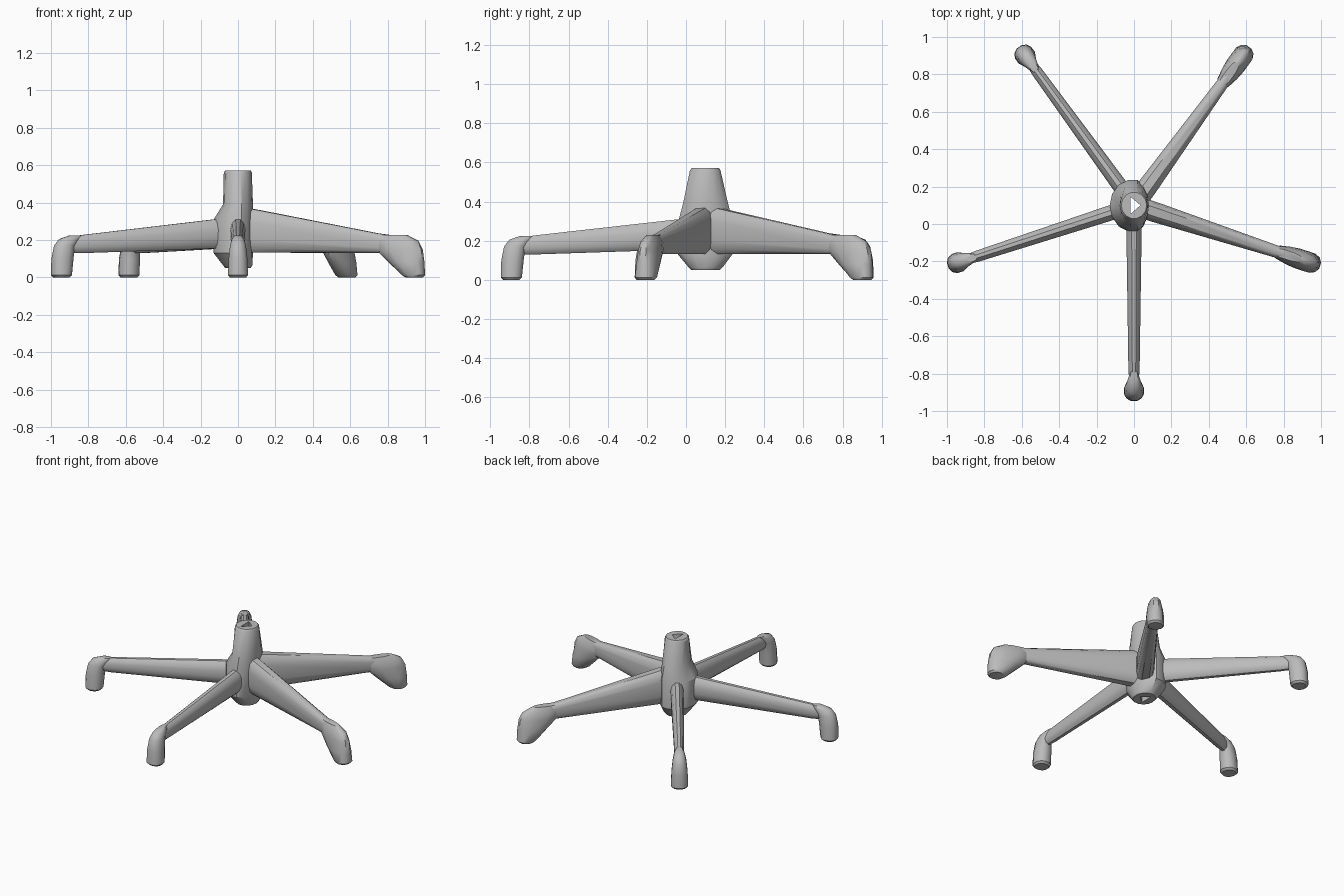
import bpy, bmesh, math
from mathutils import Vector, Matrix

if "Cube" in bpy.data.objects:
    bpy.data.objects.remove(bpy.data.objects["Cube"])

gray = bpy.data.materials.new("plain gray")
gray.use_nodes = True
COLOR = (0.5, 0.5, 0.5, 1)
gray.diffuse_color = COLOR
gray.node_tree.nodes["Principled BSDF"].inputs["Base Color"].default_value = COLOR

CENTER = Matrix.Translation((0, 0.1, 0))


def oval(low_u, high_u, low_v, high_v, sides, power=1.0):
    """Rounded outline filling the given box; a lower power is boxier."""
    points = []
    for i in range(sides):
        a = math.tau * (i + 0.5) / sides
        c, s = math.cos(a), math.sin(a)
        u = math.copysign(abs(c) ** power, c)
        v = math.copysign(abs(s) ** power, s)
        points.append(((low_u + high_u) / 2 + u * (high_u - low_u) / 2,
                       (low_v + high_v) / 2 + v * (high_v - low_v) / 2))
    return points


def loft(name, rings, matrix):
    """Skin a list of equal rings and cap both ends."""
    bm = bmesh.new()
    loops = [[bm.verts.new(matrix @ Vector(p)) for p in ring] for ring in rings]
    for a, b in zip(loops, loops[1:]):
        for i in range(len(a)):
            j = (i + 1) % len(a)
            bm.faces.new((a[i], a[j], b[j], b[i]))
    bm.faces.new(loops[0])
    bm.faces.new(loops[-1])
    bmesh.ops.recalc_face_normals(bm, faces=bm.faces)
    mesh = bpy.data.meshes.new(name)
    bm.to_mesh(mesh)
    bm.free()
    mesh.materials.append(gray)
    obj = bpy.data.objects.new(name, mesh)
    bpy.context.collection.objects.link(obj)
    return obj


def select_only(obj):
    bpy.ops.object.select_all(action='DESELECT')
    obj.select_set(True)
    bpy.context.view_layer.objects.active = obj


def smooth(obj, degrees):
    select_only(obj)
    bpy.ops.object.shade_smooth_by_angle(angle=math.radians(degrees))


# Central column flaring into the hub: height, right, left, front, back reach
hub_profile = [
    (0.05, 0.068, 0.068, 0.075, 0.075),
    (0.065, 0.08, 0.077, 0.09, 0.09),
    (0.13, 0.13, 0.08, 0.145, 0.14),
    (0.31, 0.13, 0.08, 0.14, 0.14),
    (0.39, 0.08, 0.08, 0.118, 0.118),
    (0.56, 0.076, 0.074, 0.082, 0.078),
    (0.572, 0.068, 0.068, 0.072, 0.07),
]
hub_rings = []
for z, right, left, front, back in hub_profile:
    ring = []
    for i in range(14):
        a = math.tau * i / 14
        c, s = math.cos(a), math.sin(a)
        ring.append((c * (left if c > 0 else right), s * (back if s > 0 else front), z))
    hub_rings.append(ring)
hub = loft("central_column", hub_rings, CENTER)

# Triangular bore through the column
triangle = [(-0.018, -0.045), (0.035, 0), (-0.018, 0.045)]
cutter = loft("bore_cutter", [[(x, y, z) for x, y in triangle] for z in (-0.1, 0.8)], CENTER)
cutter.hide_render = True
bore = hub.modifiers.new("bore", 'BOOLEAN')
bore.operation = 'DIFFERENCE'
bore.solver = 'EXACT'
bore.object = cutter
select_only(hub)
bpy.ops.object.modifier_apply(modifier=bore.name)
bpy.data.objects.remove(cutter)
smooth(hub, 30)

# Arm stations: reach, bottom, top, half width
slim_arm = [(0.06, 0.155, 0.32, 0.042), (0.14, 0.152, 0.312, 0.042),
            (0.88, 0.128, 0.228, 0.031), (0.95, 0.13, 0.215, 0.025)]
deep_arm = [(0.06, 0.13, 0.372, 0.055), (0.12, 0.13, 0.362, 0.055),
            (0.79, 0.13, 0.236, 0.034), (0.92, 0.13, 0.22, 0.03)]

# Foot stations: height, inner reach, outer reach, half width
slim_foot = [(0, 0.95, 1.035, 0.045), (0.012, 0.937, 1.048, 0.055),
             (0.1, 0.928, 1.046, 0.052), (0.17, 0.918, 1.032, 0.044),
             (0.205, 0.89, 1.005, 0.034), (0.224, 0.88, 0.95, 0.02)]
deep_foot = [(0, 0.945, 1.035, 0.045), (0.012, 0.925, 1.048, 0.055),
             (0.08, 0.85, 1.046, 0.056), (0.15, 0.775, 1.038, 0.05),
             (0.195, 0.765, 1.015, 0.042), (0.228, 0.77, 0.95, 0.024)]

# Five legs; the two on the left side are deeper, with gusseted feet
legs = [("front", -90, False), ("left", -18, True), ("back_left", 54, True),
        ("back_right", 126, False), ("right", 198, False)]
for name, angle, deep in legs:
    turn = CENTER @ Matrix.Rotation(math.radians(angle), 4, 'Z')
    arm_rings = [[(d, u, v) for u, v in oval(-w, w, low, high, 12, 0.65 if deep else 0.9)]
                 for d, low, high, w in (deep_arm if deep else slim_arm)]
    smooth(loft(name + "_arm", arm_rings, turn), 40)
    foot_rings = [[(u, v, z) for u, v in oval(near, far, -w, w, 12, 0.9)]
                  for z, near, far, w in (deep_foot if deep else slim_foot)]
    smooth(loft(name + "_foot", foot_rings, turn), 40)
